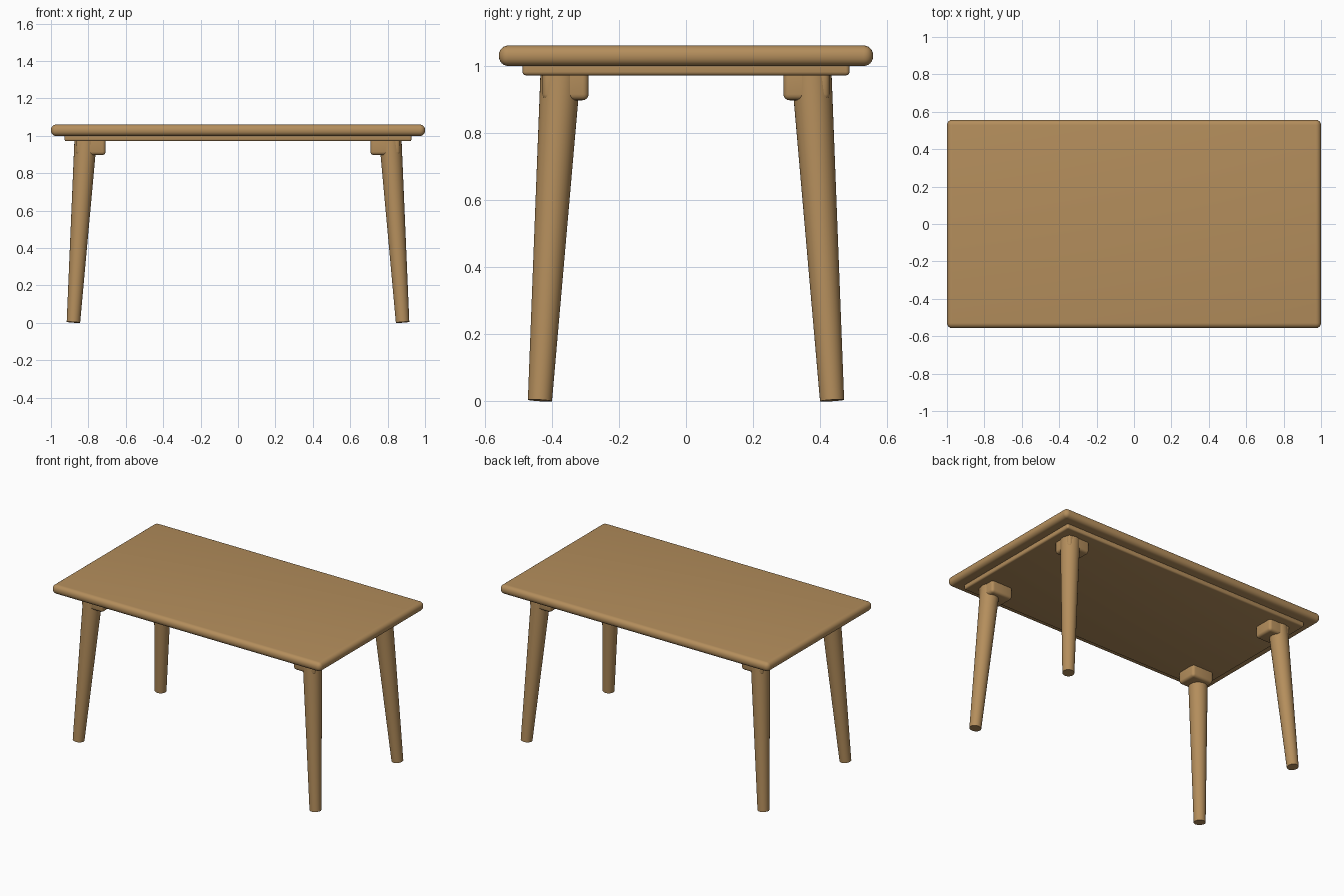
import bpy
from mathutils import Vector

if "Cube" in bpy.data.objects:
    bpy.data.objects.remove(bpy.data.objects["Cube"])

wood = bpy.data.materials.new("warm wood")
wood.diffuse_color = (0.456, 0.270, 0.107, 1)
wood.use_nodes = True
wood.node_tree.nodes["Principled BSDF"].inputs["Base Color"].default_value = wood.diffuse_color


def finish(ob, name):
    ob.name = name
    ob.data.materials.append(wood)
    bpy.ops.object.shade_smooth_by_angle(angle=0.6)
    return ob


def rounded_box(name, lo, hi, radius, segments):
    lo, hi = Vector(lo), Vector(hi)
    bpy.ops.mesh.primitive_cube_add(size=1, location=(lo + hi) / 2)
    ob = bpy.context.object
    ob.scale = hi - lo
    bpy.ops.object.transform_apply(location=False, rotation=False, scale=True)
    mod = ob.modifiers.new("round edges", 'BEVEL')
    mod.width = radius
    mod.segments = segments
    bpy.ops.object.modifier_apply(modifier=mod.name)
    return finish(ob, name)


def tapered_leg(name, foot, head, r_foot, r_head):
    foot, head = Vector(foot), Vector(head)
    axis = head - foot
    bpy.ops.mesh.primitive_cone_add(vertices=40, radius1=r_foot, radius2=r_head,
                                    depth=axis.length, location=(foot + head) / 2)
    ob = bpy.context.object
    ob.rotation_mode = 'QUATERNION'
    ob.rotation_quaternion = axis.to_track_quat('Z', 'Y')
    return finish(ob, name)


# Table top and the thinner slab below it
rounded_box("table_top", (-1, -0.557, 0.999), (1, 0.557, 1.06), 0.028, 6)
rounded_box("under_slab", (-0.928, -0.487, 0.971), (0.928, 0.487, 1.02), 0.011, 4)

# Splayed legs with rounded corner blocks
for sx, side in ((-1, "left"), (1, "right")):
    for sy, end in ((-1, "front"), (1, "back")):
        tapered_leg(f"{end}_{side}_leg",
                    (sx * 0.88, sy * 0.435, 0.003),
                    (sx * 0.814, sy * 0.373, 0.99), 0.036, 0.06)
        xs = sorted((sx * 0.708, sx * 0.867))
        ys = sorted((sy * 0.29, sy * 0.428))
        rounded_box(f"{end}_{side}_block", (xs[0], ys[0], 0.897),
                    (xs[1], ys[1], 1.01), 0.018, 4)
